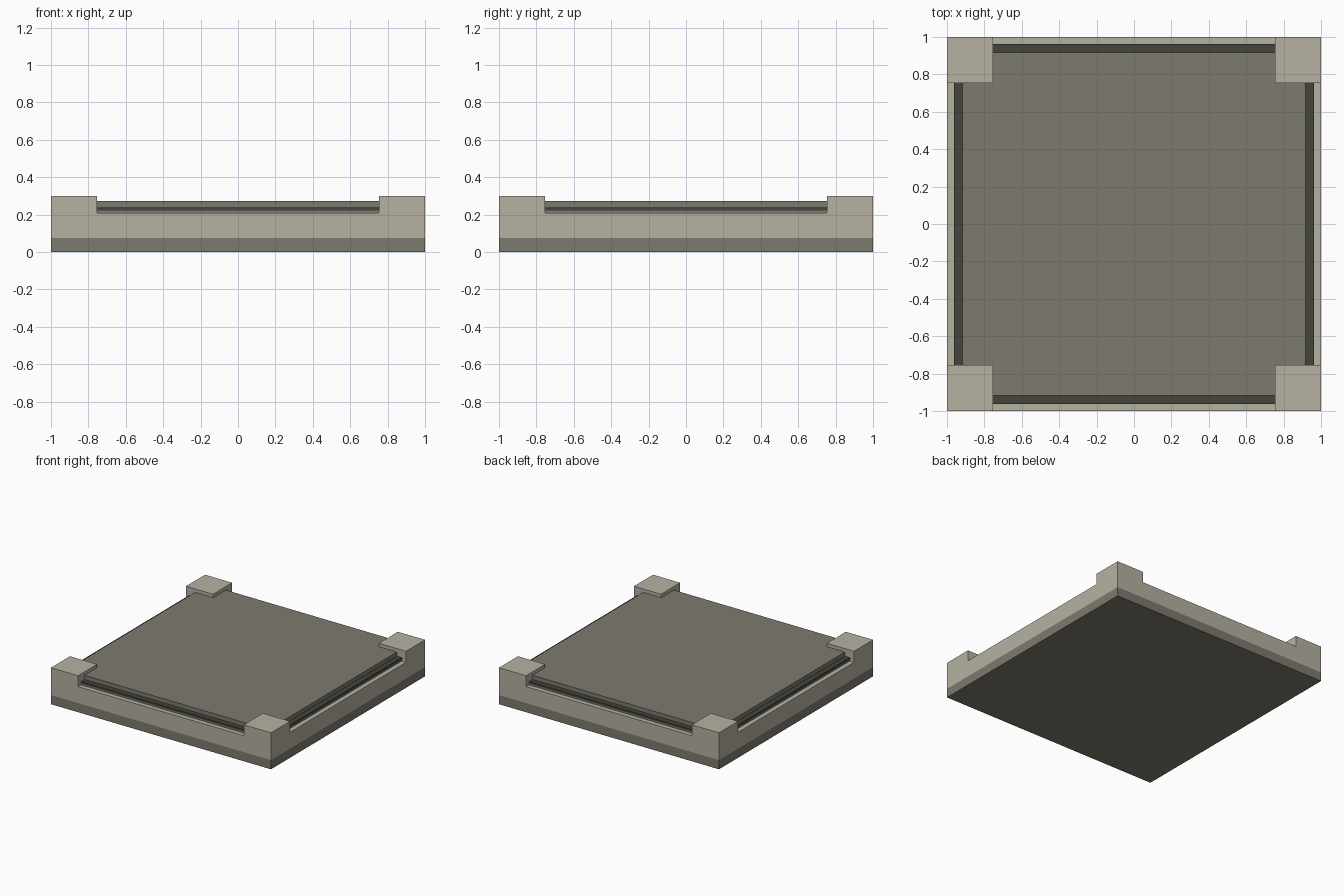
import bpy, bmesh

if "Cube" in bpy.data.objects:
    bpy.data.objects.remove(bpy.data.objects["Cube"])


def material(name, rgb):
    m = bpy.data.materials.new(name)
    m.diffuse_color = (*rgb, 1)
    m.use_nodes = True
    m.node_tree.nodes["Principled BSDF"].inputs["Base Color"].default_value = m.diffuse_color
    return m


light = material("light_stone", (0.465, 0.442, 0.363))
grey = material("grey_stone", (0.206, 0.195, 0.157))
dark = material("dark_groove", (0.056, 0.058, 0.048))


def add_box(bm, lo, hi):
    verts = bmesh.ops.create_cube(bm, size=1)["verts"]
    for v in verts:
        for i in range(3):
            v.co[i] = lo[i] if v.co[i] < 0 else hi[i]


def make(name, boxes, mat):
    bm = bmesh.new()
    for lo, hi in boxes:
        add_box(bm, lo, hi)
    me = bpy.data.meshes.new(name)
    bm.to_mesh(me)
    bm.free()
    me.materials.append(mat)
    ob = bpy.data.objects.new(name, me)
    bpy.context.collection.objects.link(ob)
    return ob


def slab(name, half, z0, z1, mat):
    return make(name, [((-half, -half, z0), (half, half, z1))], mat)


# Square base: dark foot band and light body
slab("foot_band", 1.0, 0.0, 0.075, grey)
slab("body", 1.0, 0.075, 0.21, light)

# Stepped plate: grey lip, dark ledge, grey top
slab("plate_lip", 0.962, 0.21, 0.222, grey)
slab("plate_ledge", 0.962, 0.222, 0.238, dark)
slab("plate_top", 0.917, 0.238, 0.272, grey)

# Four raised corner blocks
a, b = 0.753, 1.0
corners = []
for sx in (-1, 1):
    for sy in (-1, 1):
        xs, ys = sorted((sx * a, sx * b)), sorted((sy * a, sy * b))
        corners.append(((xs[0], ys[0], 0.21), (xs[1], ys[1], 0.30)))
make("corner_blocks", corners, light)
